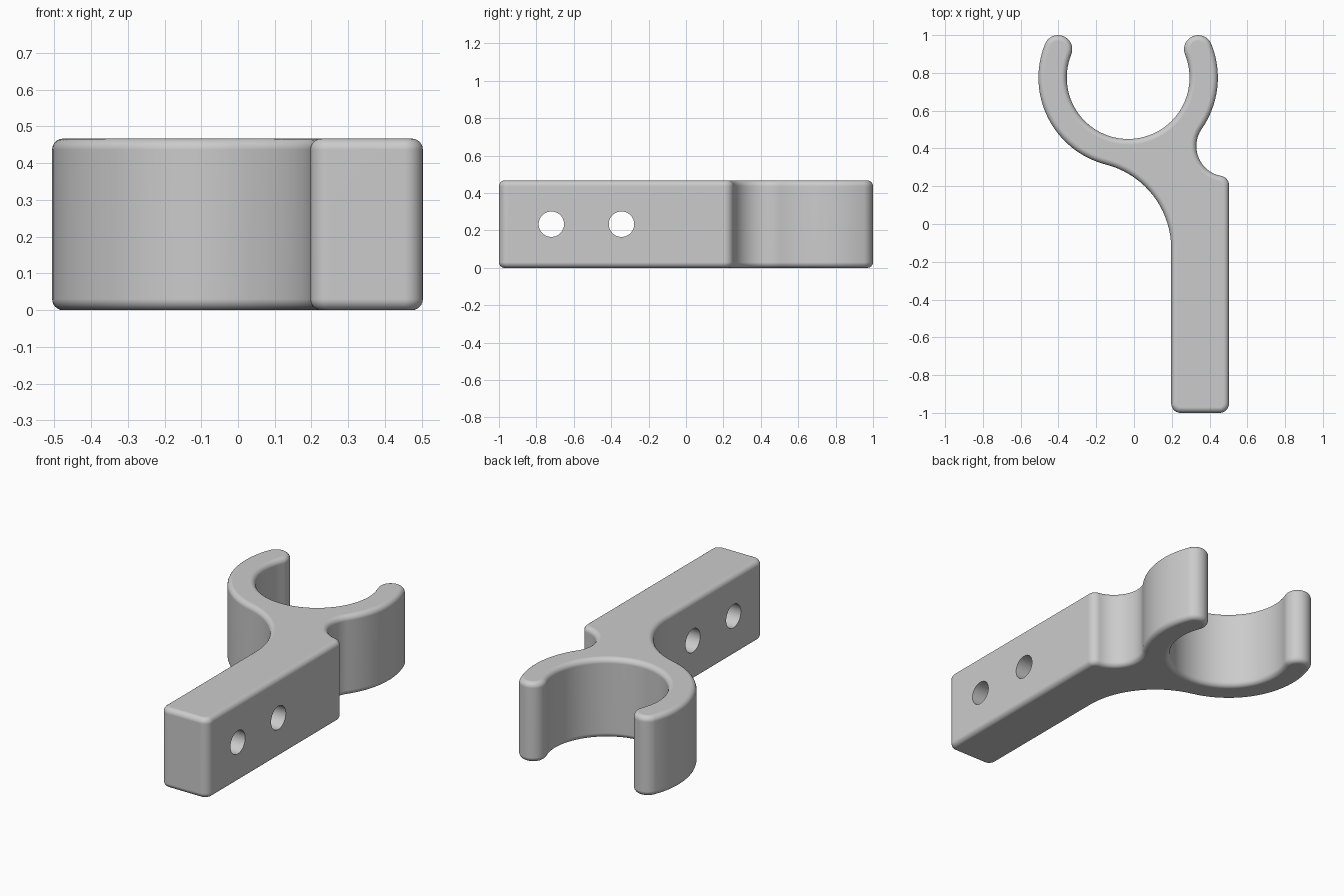
import bpy
import bmesh
from math import atan2, cos, degrees, hypot, pi, radians, sin, sqrt

cube = bpy.data.objects.get("Cube")
if cube:
    bpy.data.objects.remove(cube, do_unlink=True)

HEIGHT, EDGE = 0.467, 0.03          # thickness and edge rounding
LEFT, RIGHT, FRONT = 0.197, 0.503, -1.0
CORNER = 0.05
RING = (-0.031, 0.775)              # clip centre
OUTER, BORE, OPENING = 0.475, 0.325, 22
MID, TIP = (OUTER + BORE) / 2, (OUTER - BORE) / 2

grey = bpy.data.materials.new("grey plastic")
grey.use_nodes = True
grey.diffuse_color = (0.6, 0.6, 0.6, 1)
grey.node_tree.nodes["Principled BSDF"].inputs["Base Color"].default_value = (0.6, 0.6, 0.6, 1)


def heading(a, b):
    return degrees(atan2(b[1] - a[1], b[0] - a[0]))


def around_ring(angle):
    return (RING[0] + MID * cos(radians(angle)), RING[1] + MID * sin(radians(angle)))


# Big fillet from the arm's flat side to the clip, tangent to both
fillet_y = -0.13
dx, dy = LEFT - RING[0], fillet_y - RING[1]
fillet_r = (dx * dx + dy * dy - OUTER * OUTER) / (2 * (OUTER + dx))
fillet = (LEFT - fillet_r, fillet_y)

# Round notch between the clip and the arm's back corner
notch_r, notch_x = 0.16, 0.49
notch = (notch_x, RING[1] - sqrt((OUTER + notch_r) ** 2 - (notch_x - RING[0]) ** 2))
back_x = RIGHT - CORNER
back = (back_x, notch[1] - sqrt((notch_r + CORNER) ** 2 - (notch_x - back_x) ** 2))

to_notch = heading(back, notch)
to_ring = heading(notch, RING)
to_fillet = heading(RING, fillet) % 360

# Outline as tangent arcs: centre, radius, start and end angle (falling = hollow)
ARCS = [
    ((LEFT + CORNER, FRONT + CORNER), CORNER, 180, 270),
    ((RIGHT - CORNER, FRONT + CORNER), CORNER, 270, 360),
    (back, CORNER, 0, to_notch),
    (notch, notch_r, to_notch + 180, to_ring),
    (RING, OUTER, to_ring - 180, OPENING),
    (around_ring(OPENING), TIP, OPENING, OPENING + 180),
    (RING, BORE, OPENING, -180 - OPENING),
    (around_ring(180 - OPENING), TIP, -OPENING, 180 - OPENING),
    (RING, OUTER, 180 - OPENING, to_fillet),
    (fillet, fillet_r, to_fillet - 180, 0),
]


def outline(inset):
    points = []
    for (cx, cy), r, a0, a1 in ARCS:
        r += -inset if a1 > a0 else inset
        steps = max(8, int(abs(a1 - a0) / 4)) if r > 0.1 else max(8, int(abs(a1 - a0) / 10))
        for i in range(steps + 1):
            a = radians(a0 + (a1 - a0) * i / steps)
            p = (cx + r * cos(a), cy + r * sin(a))
            points.append(p)
    return points


# Stack of outlines with rounded lower and upper edges
ROWS = 6
layers = []
for i in range(ROWS + 1):
    t = pi / 2 * i / ROWS
    layers.append((EDGE * (1 - sin(t)), EDGE * (1 - cos(t))))
layers += [(inset, HEIGHT - z) for inset, z in reversed(layers)]

bm = bmesh.new()
rings = [[bm.verts.new((x, y, z)) for x, y in outline(inset)] for inset, z in layers]
count = len(rings[0])
for low, high in zip(rings, rings[1:]):
    for i in range(count):
        j = (i + 1) % count
        bm.faces.new((low[i], low[j], high[j], high[i]))
bm.faces.new(rings[0][::-1])
bm.faces.new(rings[-1])
bmesh.ops.remove_doubles(bm, verts=bm.verts, dist=0.001)
bmesh.ops.recalc_face_normals(bm, faces=bm.faces)
mesh = bpy.data.meshes.new("clip_bracket")
bm.to_mesh(mesh)
bm.free()
bracket = bpy.data.objects.new("clip_bracket", mesh)
bpy.context.collection.objects.link(bracket)
mesh.materials.append(grey)

# Two screw holes through the arm
for y in (-0.72, -0.345):
    bpy.ops.mesh.primitive_cylinder_add(
        vertices=48, radius=0.068, depth=0.6,
        location=((LEFT + RIGHT) / 2, y, HEIGHT / 2), rotation=(0, pi / 2, 0))
    cutter = bpy.context.object
    cutter.name = "hole_cutter"
    cutter.hide_render = True
    cutter.data.materials.append(grey)
    cut = bracket.modifiers.new("screw_hole", "BOOLEAN")
    cut.operation, cut.solver, cut.object = "DIFFERENCE", "EXACT", cutter
    bpy.ops.object.select_all(action="DESELECT")
    bracket.select_set(True)
    bpy.context.view_layer.objects.active = bracket
    bpy.ops.object.modifier_apply(modifier=cut.name)
    bpy.data.objects.remove(cutter, do_unlink=True)

# Smooth curves, crisp hole rims, flat large faces
bpy.ops.object.shade_smooth_by_angle(angle=radians(40))
weighted = bracket.modifiers.new("flat_faces", "WEIGHTED_NORMAL")
weighted.keep_sharp = True
